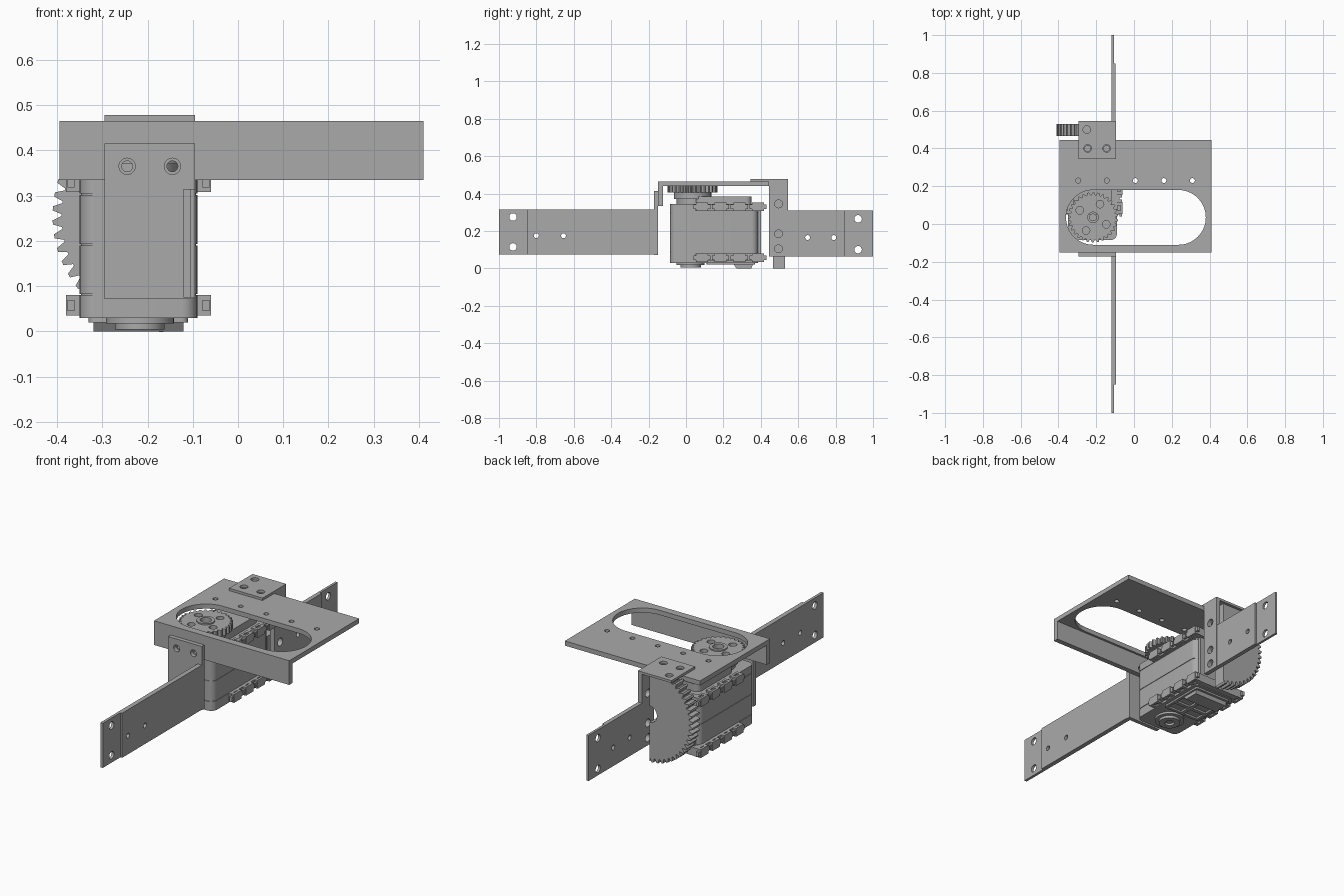
import bpy, bmesh
from math import sin, cos, pi, radians
from mathutils import Matrix

cube = bpy.data.objects.get("Cube")
if cube:
    bpy.data.objects.remove(cube)

grey = bpy.data.materials.new("light_grey")
GREY = (0.4, 0.4, 0.4, 1)
grey.diffuse_color = GREY
grey.use_nodes = True
grey.node_tree.nodes["Principled BSDF"].inputs["Base Color"].default_value = GREY


# Outline helpers: each returns a closed loop of 2D points
def rect(u0, u1, v0, v1):
    return [(u0, v0), (u1, v0), (u1, v1), (u0, v1)]


def circle(u, v, r, n=24):
    return [(u + r * cos(2 * pi * i / n), v + r * sin(2 * pi * i / n)) for i in range(n)]


def rounded(u0, u1, v0, v1, r, n=8):
    corners = [(u1 - r, v1 - r), (u0 + r, v1 - r), (u0 + r, v0 + r), (u1 - r, v0 + r)]
    return [(u + r * cos((k + i / n) * pi / 2), v + r * sin((k + i / n) * pi / 2))
            for k, (u, v) in enumerate(corners) for i in range(n + 1)]


def toothed(u, v, r, depth, teeth, start=0.0, sweep=2 * pi):
    pts = []
    for i in range(teeth):
        for f, rr in ((0.0, r - depth), (0.3, r), (0.6, r), (0.85, r - depth)):
            a = start + sweep * (i + f) / teeth
            pts.append((u + rr * cos(a), v + rr * sin(a)))
    return pts


# Extrude a filled outline, with holes, along one axis between lo and hi
AXES = {
    "x": ((0, 0, 1, 0), (1, 0, 0, 0), (0, 1, 0, 0), (0, 0, 0, 1)),  # outline in y, z
    "y": ((1, 0, 0, 0), (0, 0, 1, 0), (0, 1, 0, 0), (0, 0, 0, 1)),  # outline in x, z
    "z": ((1, 0, 0, 0), (0, 1, 0, 0), (0, 0, 1, 0), (0, 0, 0, 1)),  # outline in x, y
}


def extrude(name, axis, lo, hi, outline, holes=(), bevel=0):
    curve = bpy.data.curves.new(name, "CURVE")
    curve.dimensions = "2D"
    curve.fill_mode = "BOTH"
    curve.extrude = (hi - lo) / 2
    for loop in [outline, *holes]:
        spline = curve.splines.new("POLY")
        spline.points.add(len(loop) - 1)
        for p, (u, v) in zip(spline.points, loop):
            p.co = (u, v, 0, 1)
        spline.use_cyclic_u = True
    temp = bpy.data.objects.new(name + "_outline", curve)
    bpy.context.collection.objects.link(temp)
    bpy.context.view_layer.update()
    mesh = bpy.data.meshes.new_from_object(temp.evaluated_get(bpy.context.evaluated_depsgraph_get()))
    bpy.data.objects.remove(temp)
    bm = bmesh.new()
    bm.from_mesh(mesh)
    bmesh.ops.remove_doubles(bm, verts=bm.verts, dist=1e-5)
    bmesh.ops.transform(bm, verts=bm.verts,
                        matrix=Matrix(AXES[axis]) @ Matrix.Translation((0, 0, (lo + hi) / 2)))
    bmesh.ops.recalc_face_normals(bm, faces=bm.faces)
    bm.to_mesh(mesh)
    bm.free()
    mesh.name = name
    mesh.materials.clear()
    mesh.materials.append(grey)
    obj = bpy.data.objects.new(name, mesh)
    bpy.context.collection.objects.link(obj)
    if bevel:
        mod = obj.modifiers.new("edge_round", "BEVEL")
        mod.width, mod.segments, mod.limit_method = bevel, 3, "ANGLE"
        mod.angle_limit = radians(40)
    bpy.context.view_layer.objects.active = obj
    bpy.ops.object.select_all(action="DESELECT")
    obj.select_set(True)
    bpy.ops.object.shade_smooth_by_angle(angle=radians(30))
    return obj


# Slotted top plate with its front flange
screws = (-0.245, -0.145)
extrude("top_plate", "z", 0.44, 0.465, rect(-0.395, 0.41, -0.15, 0.445),
        [rounded(-0.36, 0.38, -0.11, 0.18, 0.1449, 16)]
        + [circle(-0.295 + 0.151 * i, 0.23, 0.013) for i in range(5)]
        + [circle(x, 0.4, 0.015) for x in screws])
extrude("front_flange", "y", -0.15, -0.122, rect(-0.395, 0.41, 0.335, 0.4401),
        [circle(x, 0.365, 0.012) for x in screws])

# Front bracket and arm
extrude("front_bracket", "y", -0.172, -0.15, rect(-0.295, -0.095, 0.072, 0.415),
        [circle(x, 0.365, 0.018) for x in screws])
extrude("front_arm", "x", -0.12, -0.095, rect(-0.85, -0.15, 0.075, 0.315),
        [circle(y, 0.175, 0.013) for y in (-0.8, -0.655)])
extrude("front_arm_end", "x", -0.12, -0.105, rect(-1, -0.85, 0.075, 0.315),
        [circle(-0.925, z, 0.02) for z in (0.275, 0.115)])

# Rear bracket and arm
extrude("rear_bracket_tab", "z", 0.465, 0.478, rect(-0.295, -0.095, 0.345, 0.545),
        [circle(x, 0.4, 0.02) for x in screws] + [circle(-0.25, 0.5, 0.02)])
extrude("rear_bracket_side", "x", -0.12, -0.095, rect(0.445, 0.545, 0.065, 0.466),
        [circle(0.495, z, 0.021) for z in (0.345, 0.185, 0.105)])
extrude("rear_arm", "x", -0.12, -0.097, rect(0.545, 0.85, 0.065, 0.31),
        [circle(y, 0.165, 0.013) for y in (0.79, 0.65)])
extrude("rear_arm_end", "x", -0.12, -0.107, rect(0.85, 1, 0.065, 0.31),
        [circle(0.92, z, 0.02) for z in (0.265, 0.1)])

# Half gear, trimmed under the tab, with a half bore on its flat side
gx, gz = -0.153, 0.255
rim = [(x, min(z, 0.465)) for x, z in toothed(gx, gz, 0.257, 0.02, 26, pi / 2, pi)]
bore = [(gx - 0.045 * sin(pi * i / 12), gz - 0.045 * cos(pi * i / 12)) for i in range(13)]
extrude("half_gear", "y", 0.465, 0.53, rim + [(gx, 0.0)] + bore)

# Servo case in stacked sections, with fine joints between them
for name, lo, hi in (("bottom_case", 0.03, 0.08), ("lower_case", 0.083, 0.19),
                     ("upper_case", 0.193, 0.302), ("top_case", 0.305, 0.345)):
    extrude("servo_" + name, "z", lo, hi, rounded(-0.35, -0.09, -0.085, 0.385, 0.035))
extrude("servo_core", "z", 0.04, 0.34, rounded(-0.347, -0.093, -0.082, 0.382, 0.033))
extrude("servo_top_step", "z", 0.345, 0.385, rounded(-0.32, -0.12, 0.05, 0.35, 0.03))
extrude("servo_rear_panel", "y", 0.385, 0.4, rect(-0.33, -0.11, 0.05, 0.33))

# Mounting rails: notched outline with four bosses, on both sides at two levels
for level, lo, hi in (("bottom", 0.035, 0.08), ("top", 0.308, 0.352)):
    for side, sx in (("right", -1), ("left", 1)):
        def at(d0, d1):
            return sorted((-0.22 + sx * d0, -0.22 + sx * d1))
        x0, x1 = at(0.12, 0.143)
        inner, outer = (lo + 0.008, hi) if level == "bottom" else (lo, hi - 0.008)
        extrude(f"{side}_{level}_rail", "z", inner, outer, rect(x0, x1, 0.05, 0.415))
        for i in range(4):
            y = 0.085 + 0.1 * i
            b0, b1 = at(0.12, 0.16)
            extrude(f"{side}_{level}_boss_{i + 1}", "z", lo, hi,
                    rect(b0, b1, y - 0.032, y + 0.032),
                    [rect(b0 + 0.012, b1 - 0.012, y - 0.014, y + 0.014)])
            extrude(f"{side}_{level}_nut_{i + 1}", "z", lo + 0.01, hi - 0.01,
                    rect(*at(0.142, 0.157), y - 0.046, y + 0.046))
    extrude(f"rear_{level}_rail", "y", 0.383, 0.415, rect(-0.34, -0.1, lo, hi))

# Drive gear on top, with horn and hub
cx, cy = -0.217, 0.035
ring = [circle(cx + a, cy + b, 0.02) for a, b in
        ((0.037, 0.07), (-0.07, 0.037), (0.07, -0.037), (-0.037, -0.07))]
extrude("drive_gear", "z", 0.405, 0.44, toothed(cx, cy, 0.133, 0.014, 30),
        ring + [circle(cx, cy, 0.028)])
extrude("horn", "z", 0.37, 0.405, circle(cx, cy, 0.1, 40), [circle(cx, cy, 0.028)])
extrude("horn_base", "z", 0.345, 0.372, circle(cx, cy, 0.085, 40))
extrude("hub_ring", "z", 0.4, 0.447, circle(cx, cy, 0.045), [circle(cx, cy, 0.028)])
extrude("hub_screw", "z", 0.37, 0.425, circle(cx, cy, 0.02))

# Underside: idler boss, end block and a frame around shallow pockets
extrude("idler_flange", "z", 0.018, 0.031, circle(cx, 0.025, 0.075, 40))
extrude("idler_boss", "z", 0.004, 0.03, circle(cx, 0.025, 0.055, 32),
        [circle(cx, 0.025, 0.025)], 0.004)
extrude("idler_screw", "z", 0.012, 0.03, circle(cx, 0.025, 0.018))
extrude("bottom_frame", "z", 0.02, 0.031, rounded(-0.33, -0.11, 0.11, 0.37, 0.015),
        [rect(x, x + 0.085, y, y + 0.05) for x in (-0.315, -0.21) for y in (0.125, 0.195)])
extrude("bottom_block", "x", -0.32, -0.12,
        [(0.25, 0.03), (0.27, 0.0), (0.35, 0.0), (0.36, 0.03)],)
